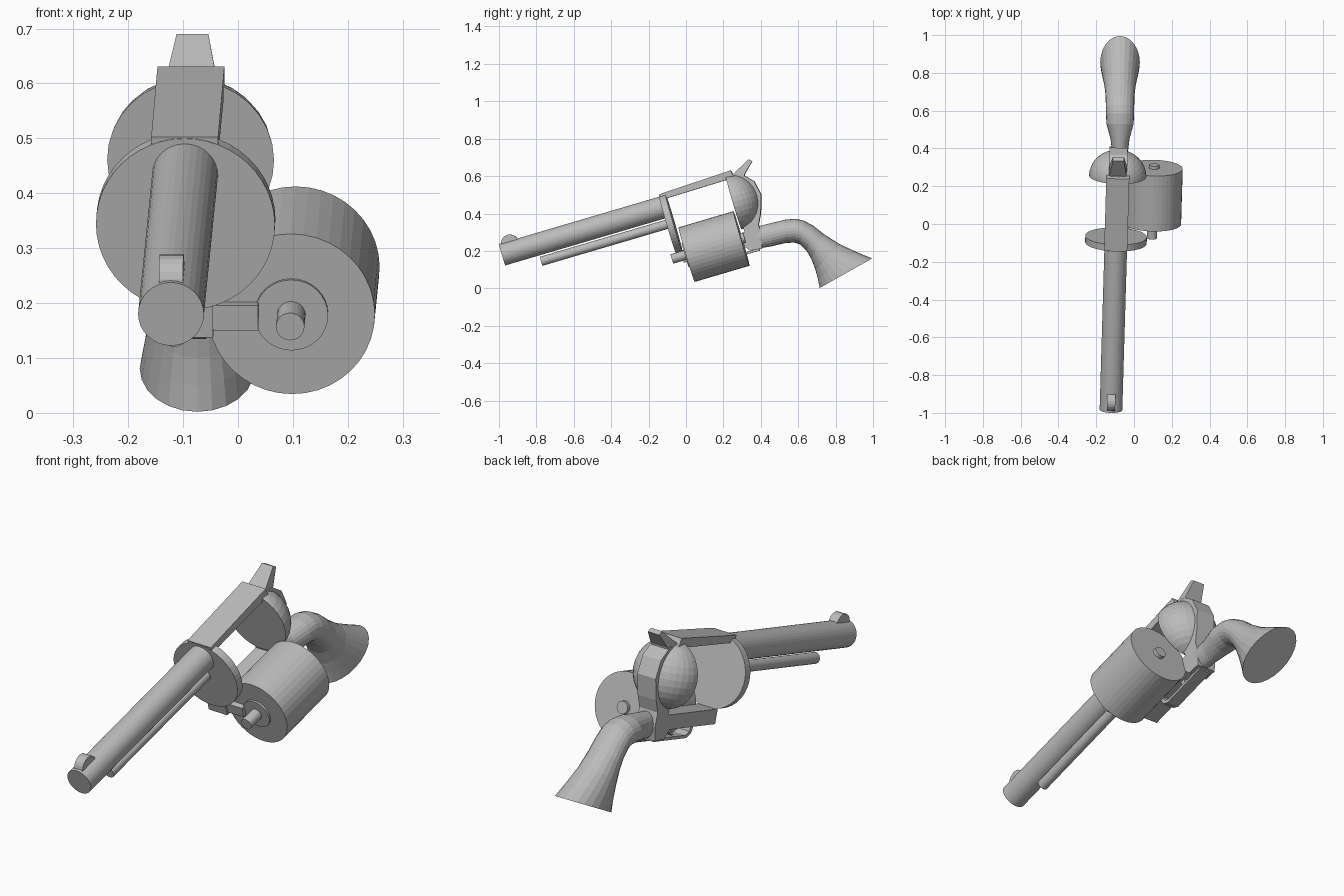
import bpy, bmesh, math
from mathutils import Matrix, Vector

cube = bpy.data.objects.get("Cube")
if cube:
    bpy.data.objects.remove(cube, do_unlink=True)

steel = bpy.data.materials.new("grey_steel")
steel.use_nodes = True
GREY = (0.5, 0.5, 0.5, 1)
steel.diffuse_color = GREY
steel.node_tree.nodes["Principled BSDF"].inputs["Base Color"].default_value = GREY

# Gun frame: x across, y backwards along the bore, z up, origin at the muzzle
GUN = (Matrix.Translation((-0.122, -0.983, 0.18))
       @ Matrix.Rotation(math.radians(-1.7), 4, 'Z')
       @ Matrix.Rotation(math.radians(16.4), 4, 'X'))


def finish(name, bm, matrix=GUN):
    bm.transform(matrix)
    bmesh.ops.recalc_face_normals(bm, faces=bm.faces)
    mesh = bpy.data.meshes.new(name)
    bm.to_mesh(mesh)
    bm.free()
    mesh.materials.append(steel)
    obj = bpy.data.objects.new(name, mesh)
    bpy.context.collection.objects.link(obj)
    return obj


def rod(name, radius, start, end, up=0, side=0, sides=32):
    """Round bar parallel to the bore."""
    bm = bmesh.new()
    bmesh.ops.create_cone(bm, cap_ends=True, segments=sides, radius1=radius,
                          radius2=radius, depth=end - start)
    bm.transform(Matrix.Translation((side, (start + end) / 2, up))
                 @ Matrix.Rotation(math.pi / 2, 4, 'X'))
    return finish(name, bm)


def prism(name, profile, half, side=0):
    """Side profile (along, up) widened to both sides; half may vary per point."""
    bm = bmesh.new()
    widths = half if isinstance(half, list) else [half] * len(profile)
    right, left = [[bm.verts.new((side + sign * w, a, u))
                    for (a, u), w in zip(profile, widths)] for sign in (-1, 1)]
    bm.faces.new(right)
    bm.faces.new(left[::-1])
    for i in range(len(profile)):
        j = (i + 1) % len(profile)
        bm.faces.new((right[i], left[i], left[j], right[j]))
    return finish(name, bm)


# Barrel group
rod("barrel", 0.06, 0, 0.9)
rod("ejector_rod", 0.025, 0.19, 0.9, up=-0.093, sides=24)
rod("front_plate", 0.163, 0.894, 0.93, up=-0.093, sides=48)
sight = [(0.057 + 0.047 * math.cos(t), 0.047 + 0.047 * math.sin(t))
         for t in [math.pi * i / 10 for i in range(11)]]
prism("front_sight", sight, 0.022)

# Frame
prism("top_strap", [(0.896, 0.04), (0.896, 0.072), (1.3, 0.087), (1.31, 0.045)], 0.061)
prism("rear_and_lower_frame", [
    (1.27, 0.05), (1.352, 0.05), (1.405, -0.005), (1.421, -0.084), (1.39, -0.179),
    (1.362, -0.234), (1.364, -0.297), (1.344, -0.36), (1.28, -0.355), (1.25, -0.315),
    (0.92, -0.315), (0.92, -0.25), (1.28, -0.25)], 0.048)
prism("hammer", [(1.29, 0.04), (1.302, 0.06), (1.408, 0.117), (1.425, 0.102),
                 (1.365, 0.045), (1.355, 0.02)],
      [0.047, 0.047, 0.029, 0.029, 0.045, 0.047])

# Domed recoil shield, cut flat at the front
bm = bmesh.new()
bmesh.ops.create_uvsphere(bm, u_segments=32, v_segments=16, radius=0.152)
cut = bmesh.ops.bisect_plane(bm, geom=bm.verts[:] + bm.edges[:] + bm.faces[:],
                             plane_co=(0, 0, 0), plane_no=(0, -1, 0), clear_outer=True)
bmesh.ops.holes_fill(bm, edges=[e for e in bm.edges if e.is_boundary])
bm.transform(Matrix.Translation((-0.001, 1.266, -0.08)) @ Matrix.Diagonal((1, 0.92, 1, 1)))
finish("recoil_shield", bm)

# Trigger and its guard
prism("trigger_guard", [(1.05, -0.31), (1.06, -0.35), (1.09, -0.368), (1.33, -0.368),
                        (1.33, -0.355), (1.1, -0.355), (1.075, -0.34), (1.07, -0.31)], 0.03)
prism("trigger", [(1.18, -0.31), (1.185, -0.335), (1.165, -0.352), (1.175, -0.355),
                  (1.2, -0.338), (1.21, -0.31)], 0.012)

# Swung-out cylinder on its crane
SIDE, DROP = 0.19, -0.28
rod("cylinder", 0.152, 0.952, 1.258, DROP, SIDE, 40)
rod("crane_disc", 0.067, 0.944, 0.96, DROP, SIDE)
rod("cylinder_pin", 0.026, 0.87, 0.95, DROP, SIDE, 24)
rod("rear_pin", 0.028, 1.25, 1.275, DROP, SIDE, 24)
prism("crane_arm", [(0.928, -0.305), (0.955, -0.305), (0.955, -0.257), (0.928, -0.257)],
      0.045, side=0.085)

# Curved grip lofted from ellipses: top point, bottom point, half width
SECTIONS = [
    ((0.36, 0.325), (0.40, 0.215), 0.042), ((0.44, 0.345), (0.46, 0.225), 0.05),
    ((0.53, 0.367), (0.53, 0.242), 0.072), ((0.585, 0.372), (0.58, 0.245), 0.074),
    ((0.63, 0.362), (0.61, 0.235), 0.075), ((0.68, 0.335), (0.645, 0.2), 0.076),
    ((0.74, 0.288), (0.67, 0.158), 0.079), ((0.82, 0.237), (0.692, 0.1), 0.087),
    ((0.91, 0.195), (0.705, 0.05), 0.097), ((0.995, 0.16), (0.715, 0.002), 0.105)]
bm = bmesh.new()
rings = []
for top, bottom, width in SECTIONS:
    t, b = Vector((-0.074, *top)), Vector((-0.074, *bottom))
    centre, reach = (t + b) / 2, (t - b) / 2
    rings.append([bm.verts.new(centre + reach * math.cos(a) + Vector((width * math.sin(a), 0, 0)))
                  for a in [math.tau * i / 24 for i in range(24)]])
for near, far in zip(rings, rings[1:]):
    for i in range(24):
        j = (i + 1) % 24
        bm.faces.new((near[i], near[j], far[j], far[i]))
bm.faces.new(rings[0])
bm.faces.new(rings[-1][::-1])
finish("grip", bm, Matrix.Identity(4))
